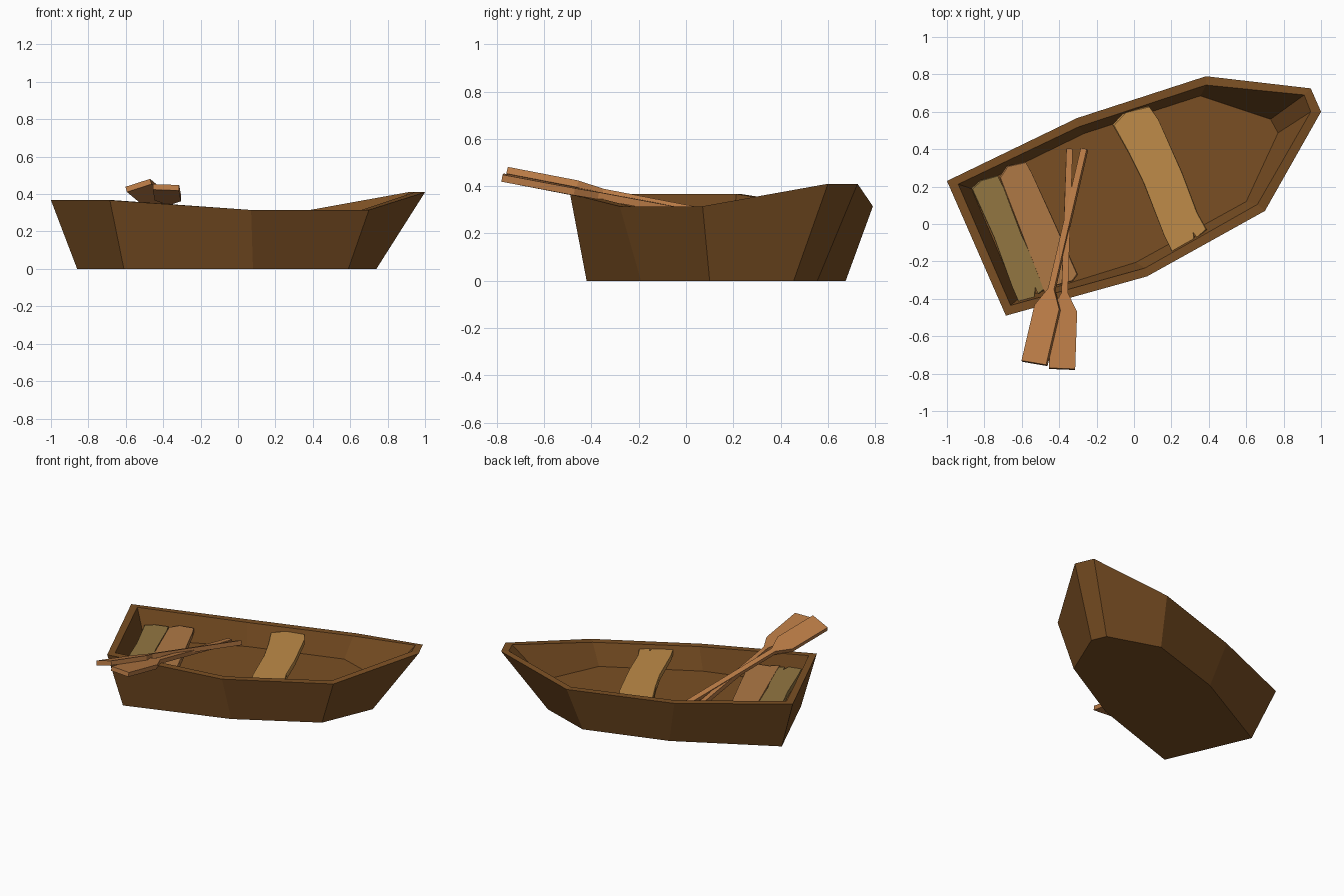
import bpy, bmesh, math
from mathutils import Vector, Matrix

if "Cube" in bpy.data.objects:
    bpy.data.objects.remove(bpy.data.objects["Cube"])


def material(name, color):
    m = bpy.data.materials.new(name)
    m.diffuse_color = (*color, 1)
    m.use_nodes = True
    m.node_tree.nodes["Principled BSDF"].inputs["Base Color"].default_value = m.diffuse_color
    return m


def make_object(name, bm, mat):
    bmesh.ops.recalc_face_normals(bm, faces=bm.faces)
    me = bpy.data.meshes.new(name)
    bm.to_mesh(me)
    bm.free()
    me.materials.append(mat)
    ob = bpy.data.objects.new(name, me)
    bpy.context.collection.objects.link(ob)
    return ob


def loft(rings):
    """Closed solid skinned through rings of equal point count."""
    bm = bmesh.new()
    vs = [[bm.verts.new(p) for p in r] for r in rings]
    n = len(vs[0])
    for a, b in zip(vs, vs[1:]):
        for i in range(n):
            j = (i + 1) % n
            bm.faces.new((a[i], a[j], b[j], b[i]))
    bm.faces.new(vs[0])
    bm.faces.new(vs[-1])
    return bm


hull_brown = material("hull_brown", (0.195, 0.078, 0.017))
tan = material("tan_wood", (0.52, 0.26, 0.065))
orange = material("orange_wood", (0.43, 0.19, 0.06))
olive = material("olive_wood", (0.29, 0.18, 0.053))
oar_wood = material("oar_wood", (0.48, 0.195, 0.06))

# Hull: stern left, along the left side, bow, back along the right side
rim_z = (0.367, 0.315, 0.315, 0.41, 0.41, 0.315, 0.315, 0.367)
keel = [(-.86, .153), (-.219, .50), (.339, .675), (.696, .555),
        (.74, .455), (.59, .10), (.08, -.19), (-.61, -.42)]
outer = [(-1, .23), (-.305, .566), (.385, .79), (.945, .725),
         (1, .60), (.70, .07), (.07, -.28), (-.685, -.49)]
inner = [(-.94, .213), (-.295, .52), (.385, .743), (.91, .69),
         (.945, .60), (.66, .105), (.06, -.235), (-.66, -.435)]
floor = [(-.87, .19), (-.266, .484), (.355, .685), (.73, .56),
         (.77, .487), (.60, .12), (.01, -.205), (-.618, -.40)]
hull = loft([[(x, y, 0) for x, y in keel],
             [(x, y, z) for (x, y), z in zip(outer, rim_z)],
             [(x, y, z) for (x, y), z in zip(inner, rim_z)],
             [(x, y, 0.165) for x, y in floor]])
make_object("hull", hull, hull_brown)


# Seat boards with worn ends
def seat(name, outline, top, thick, mat):
    cx = sum(p[0] for p in outline) / len(outline)
    cy = sum(p[1] for p in outline) / len(outline)
    edge = [(cx + (x - cx) * .97, cy + (y - cy) * .99) for x, y in outline]
    make_object(name, loft([[(x, y, top - thick) for x, y in outline],
                            [(x, y, top - .006) for x, y in outline],
                            [(x, y, top) for x, y in edge]]), mat)


seat("stern_seat", [(-.87, .19), (-.82, .235), (-.73, .26), (-.70, .20),
                    (-.60, -.06), (-.465, -.34), (-.51, -.375), (-.525, -.34),
                    (-.53, -.395), (-.615, -.42), (-.65, -.34), (-.75, -.07)],
     .27, .035, olive)
seat("second_seat", [(-.72, .25), (-.68, .31), (-.58, .332), (-.55, .28),
                     (-.43, .02), (-.30, -.27), (-.325, -.305), (-.42, -.33),
                     (-.475, -.375), (-.51, -.28), (-.61, -.03)],
     .272, .035, orange)
seat("middle_seat", [(-.115, .53), (-.05, .60), (.08, .63), (.13, .56),
                     (.26, .27), (.34, .06), (.39, -.03), (.34, -.075),
                     (.32, -.045), (.325, -.09), (.205, -.15), (.16, -.06),
                     (.05, .22), (-.03, .38)],
     .29, .035, tan)


# Oars: flat profile laid along a line from handle to blade tip
def oar(name, handle, tip, roll):
    a, b = Vector(handle), Vector(tip)
    d = (b - a).normalized()
    side = Vector((0, 0, 1)).cross(d).normalized()
    side = Matrix.Rotation(math.radians(roll), 3, d) @ side
    up = d.cross(side)
    length = (b - a).length
    half = [(0, .017), (.655, .017), (.74, .07), (1, .07)]
    profile = half + [(t, -w) for t, w in reversed(half)]
    rings = [[a + d * t * length + side * w + up * h for t, w in profile]
             for h in (-.015, .015)]
    make_object(name, loft(rings), oar_wood)


oar("upper_oar", (-.265, .40, .225), (-.532, -.745, .446), 18)
oar("lower_oar", (-.345, .40, .215), (-.385, -.775, .436), -2)
